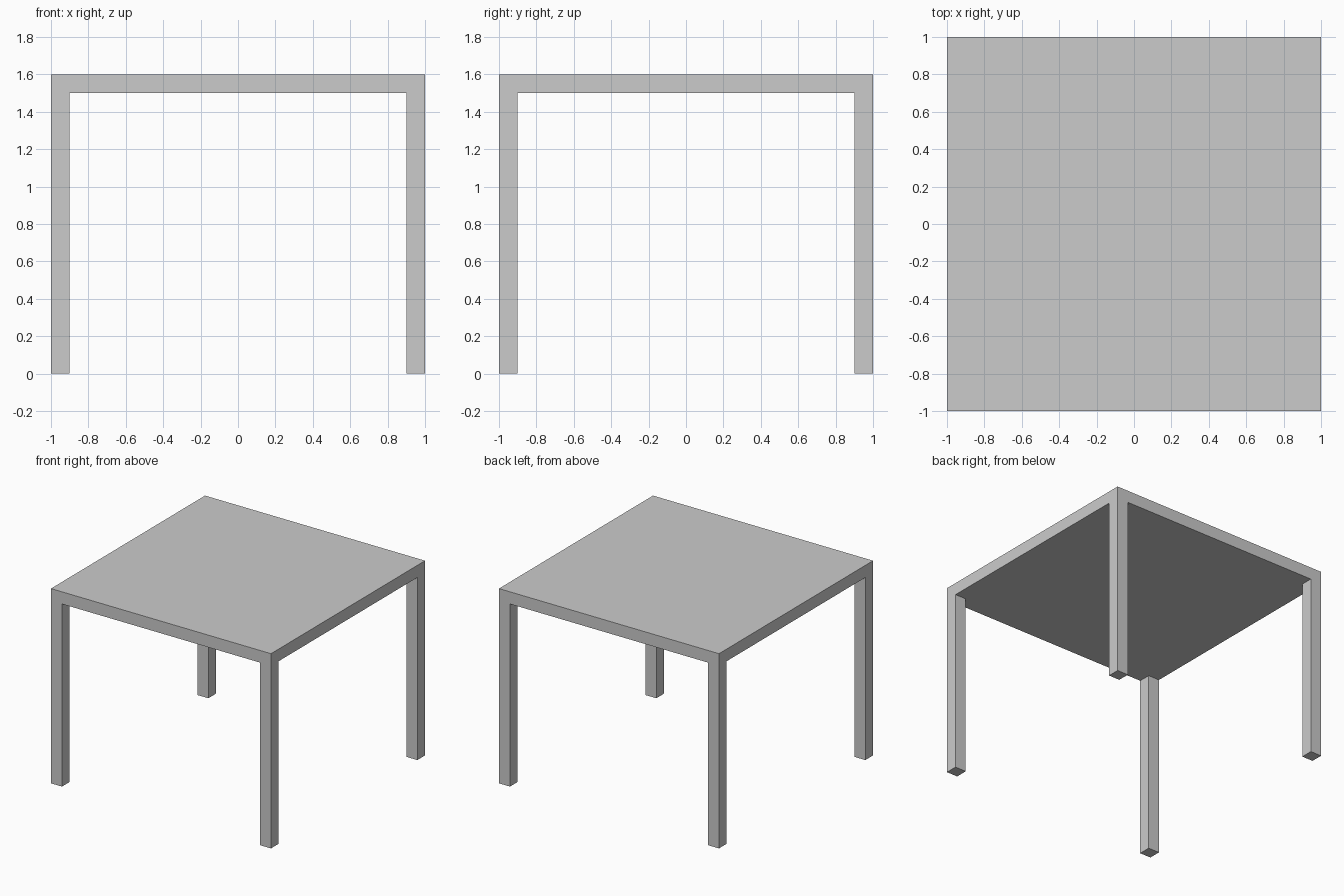
import bpy
import bmesh

if "Cube" in bpy.data.objects:
    bpy.data.objects.remove(bpy.data.objects["Cube"])

HALF, LEG, HEIGHT, TOP = 1.0, 0.1, 1.6, 0.1
UNDER = HEIGHT - TOP


def extrude_faces(bm, faces, dz):
    """Extrude faces vertically, removing the originals left inside."""
    res = bmesh.ops.extrude_face_region(bm, geom=faces)["geom"]
    verts = [g for g in res if isinstance(g, bmesh.types.BMVert)]
    bmesh.ops.translate(bm, verts=verts, vec=(0, 0, dz))


bm = bmesh.new()

# Table top: underside split so each corner holds a leg-sized square
steps = (-HALF, -HALF + LEG, HALF - LEG, HALF)
grid = [[bm.verts.new((x, y, UNDER)) for x in steps] for y in steps]
cells = {}
for j in range(3):
    for i in range(3):
        cells[i, j] = bm.faces.new((grid[j][i], grid[j + 1][i],
                                    grid[j + 1][i + 1], grid[j][i + 1]))
under = list(cells.values())
top = bmesh.ops.duplicate(bm, geom=under)["geom"]
top_faces = [g for g in top if isinstance(g, bmesh.types.BMFace)]
extrude_edges = [e for e in bm.edges if e.is_boundary]
bmesh.ops.translate(bm, verts=[g for g in top if isinstance(g, bmesh.types.BMVert)],
                    vec=(0, 0, TOP))
bmesh.ops.reverse_faces(bm, faces=top_faces)
bmesh.ops.bridge_loops(bm, edges=extrude_edges)

# Legs: pull the four corner squares down to the floor
for i in (0, 2):
    for j in (0, 2):
        extrude_faces(bm, [cells[i, j]], -UNDER)
        if cells[i, j].is_valid:
            bmesh.ops.delete(bm, geom=[cells[i, j]], context='FACES_ONLY')

bmesh.ops.recalc_face_normals(bm, faces=bm.faces[:])
mesh = bpy.data.meshes.new("table")
bm.to_mesh(mesh)
bm.free()
table = bpy.data.objects.new("table", mesh)
bpy.context.collection.objects.link(table)
